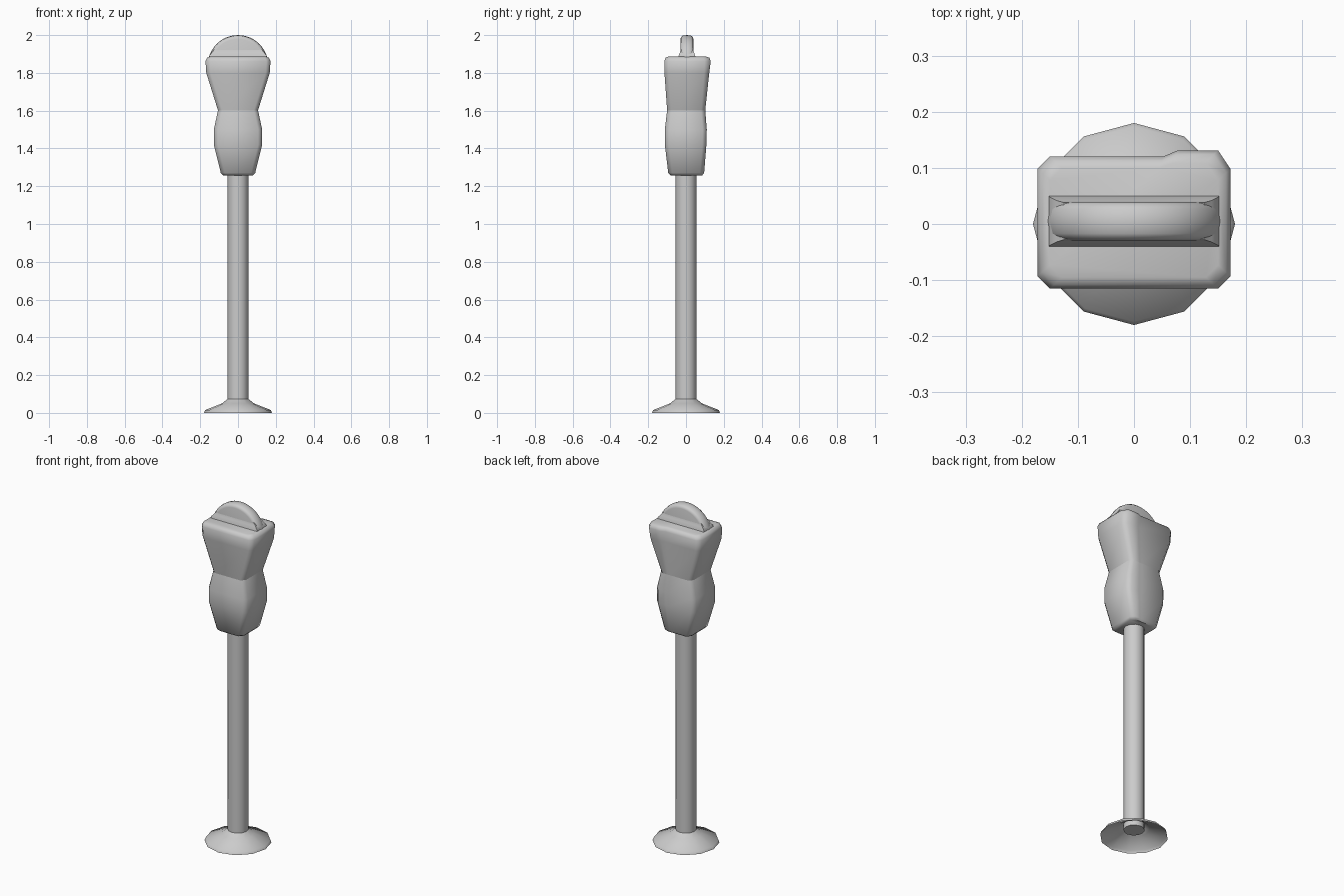
import bpy, bmesh, math

cube = bpy.data.objects.get("Cube")
if cube:
    bpy.data.objects.remove(cube, do_unlink=True)

# Painted metal
metal = bpy.data.materials.new("light_grey_metal")
metal.use_nodes = True
grey = (0.6, 0.6, 0.6, 1)
metal.diffuse_color = grey
metal.node_tree.nodes["Principled BSDF"].inputs["Base Color"].default_value = grey


def loft(name, rings, cap_start=True, cap_end=True, angle=50):
    """Skin a list of equal-length point rings."""
    bm = bmesh.new()
    loops = [[bm.verts.new(p) for p in ring] for ring in rings]
    n = len(loops[0])
    for a, b in zip(loops, loops[1:]):
        for i in range(n):
            j = (i + 1) % n
            bm.faces.new((a[i], a[j], b[j], b[i]))
    if cap_start:
        bm.faces.new(loops[0][::-1])
    if cap_end:
        bm.faces.new(loops[-1])
    bmesh.ops.recalc_face_normals(bm, faces=bm.faces)
    mesh = bpy.data.meshes.new(name)
    bm.to_mesh(mesh)
    bm.free()
    mesh.materials.append(metal)
    obj = bpy.data.objects.new(name, mesh)
    bpy.context.collection.objects.link(obj)
    bpy.ops.object.select_all(action='DESELECT')
    obj.select_set(True)
    bpy.context.view_layer.objects.active = obj
    bpy.ops.object.shade_smooth_by_angle(angle=math.radians(angle))
    return obj


def circle(r, z, n=12):
    return [(r * math.cos(math.tau * i / n), r * math.sin(math.tau * i / n), z)
            for i in range(n)]


def box_ring(z, hx, front, back, c=0.022, bump=0):
    """Rectangle with cut corners; bump pushes out part of the back edge."""
    b = back + bump
    return [(-hx + c, front, z), (hx - c, front, z), (hx, front + c, z),
            (hx, back - c, z), (hx - c, b, z), (hx * 0.45, b, z),
            (hx * 0.3, back, z), (-hx + c, back, z),
            (-hx, back - c, z), (-hx, front + c, z)]


# Flared foot, hollow underneath
loft("base_flange", [circle(r, z) for r, z in
                     ((0.18, 0), (0.174, 0.015), (0.085, 0.05), (0.052, 0.076))],
     cap_start=False, cap_end=False)

# Pole
loft("pole", [circle(0.056, 0.04), circle(0.056, 1.265)])

# Lower housing
loft("lower_housing", [
    box_ring(1.258, 0.08, -0.082, 0.086),
    box_ring(1.27, 0.091, -0.094, 0.096),
    box_ring(1.42, 0.128, -0.112, 0.108),
    box_ring(1.50, 0.128, -0.112, 0.11),
    box_ring(1.602, 0.106, -0.1, 0.102)])

# Upper housing
loft("upper_housing", [
    box_ring(1.602, 0.106, -0.1, 0.102),
    box_ring(1.80, 0.168, -0.114, 0.118, bump=0.005),
    box_ring(1.862, 0.172, -0.115, 0.12, bump=0.011),
    box_ring(1.88, 0.164, -0.108, 0.113, bump=0.011),
    box_ring(1.886, 0.15, -0.095, 0.1, bump=0.008)], angle=60)

# Domed window housing with a rounded rim
MID, BASE, CENTRE = 0.005, 1.88, 1.84


def dome_ring(y, r):
    end = math.asin((BASE - CENTRE) / r)
    steps = 20
    angles = [end + (math.pi - 2 * end) * i / steps for i in range(steps + 1)]
    return [(r * math.cos(a), MID + y, CENTRE + r * math.sin(a)) for a in angles]


loft("window_dome", [dome_ring(y, r) for y, r in
                     ((-0.034, 0.14), (-0.031, 0.15), (-0.022, 0.157), (0, 0.16),
                      (0.022, 0.157), (0.031, 0.15), (0.034, 0.14))])


# Sloped skirt where the dome meets the housing
def skirt_ring(z, hx, hy):
    return [(sx * hx, MID + sy * hy, z)
            for sx, sy in ((-1, -1), (1, -1), (1, 1), (-1, 1))]


loft("dome_skirt", [skirt_ring(1.88, 0.152, 0.046), skirt_ring(1.895, 0.15, 0.043),
                    skirt_ring(1.908, 0.138, 0.037), skirt_ring(1.925, 0.125, 0.033)])
